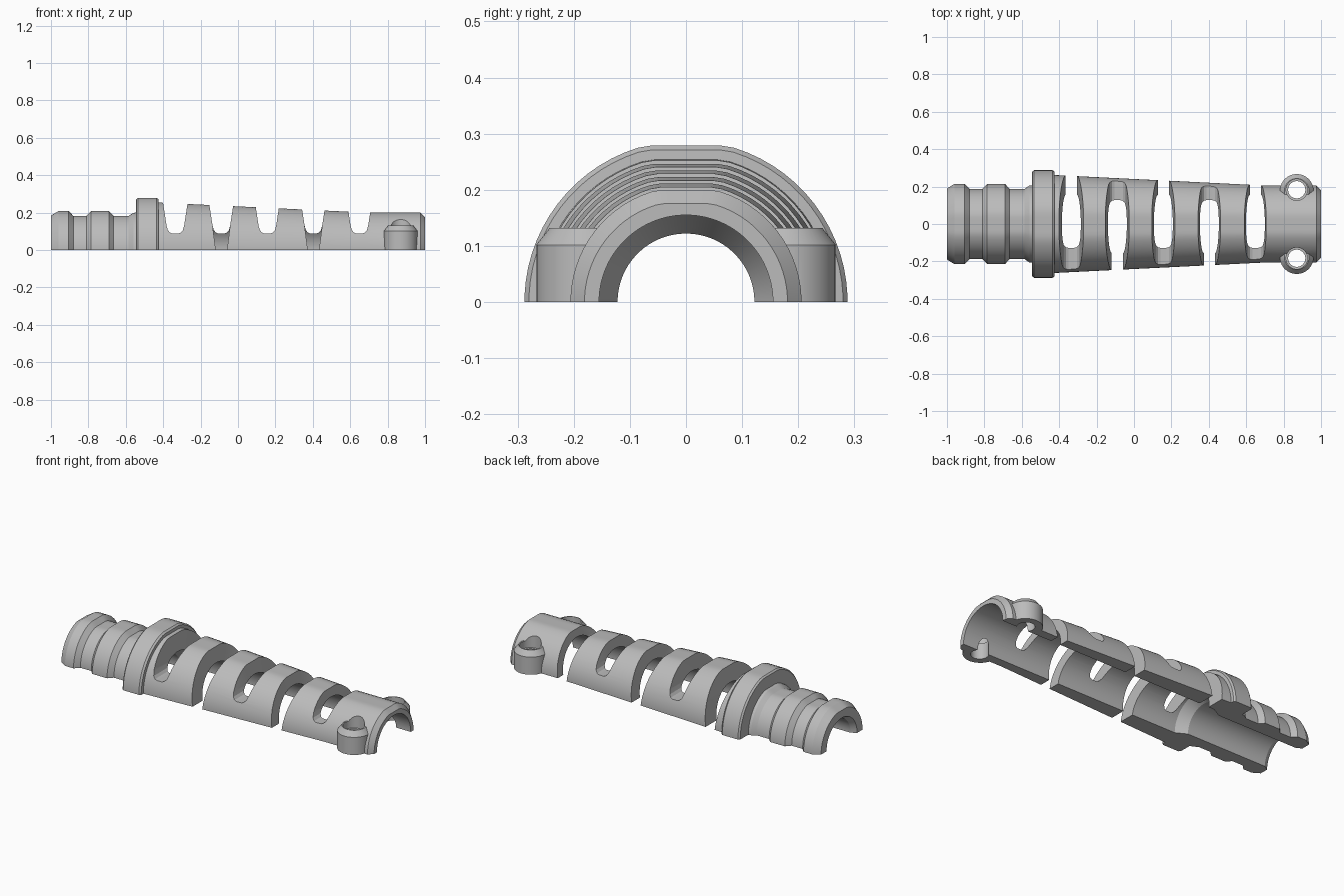
import bpy
import bmesh
from math import sin, cos, pi, radians

if "Cube" in bpy.data.objects:
    bpy.data.objects.remove(bpy.data.objects["Cube"], do_unlink=True)

GREY = (0.5, 0.5, 0.5, 1)
grey = bpy.data.materials.new("plain grey")
grey.use_nodes = True
grey.diffuse_color = GREY
grey.node_tree.nodes["Principled BSDF"].inputs["Base Color"].default_value = GREY


def loft(name, rings):
    """Solid skinned over a list of matching closed rings."""
    bm = bmesh.new()
    loops = [[bm.verts.new(p) for p in ring] for ring in rings]
    for a, b in zip(loops, loops[1:]):
        for i in range(len(a)):
            j = (i + 1) % len(a)
            bm.faces.new((a[i], a[j], b[j], b[i]))
    bm.faces.new(loops[0][::-1])
    bm.faces.new(loops[-1])
    bm.normal_update()
    if bm.calc_volume(signed=True) < 0:
        bmesh.ops.reverse_faces(bm, faces=bm.faces)
    mesh = bpy.data.meshes.new(name)
    bm.to_mesh(mesh)
    bm.free()
    obj = bpy.data.objects.new(name, mesh)
    bpy.context.collection.objects.link(obj)
    return obj


def turned(name, profile, flat=2.0, n=72):
    """Turn (x, radius) around the x axis; flat trims the crown."""
    turns = [2 * pi * (i + 0.5) / n for i in range(n)]
    return loft(name, [[(x, r * cos(t), min(r * sin(t), flat * r)) for t in turns]
                       for x, r in profile])


def post(name, x, y, profile, n=48):
    """Turn (z, radius) around an upright axis."""
    turns = [2 * pi * (i + 0.5) / n for i in range(n)]
    return loft(name, [[(x + r * cos(t), y + r * sin(t), z) for t in turns]
                       for z, r in profile])


def prism(name, outline, y0, y1):
    return loft(name, [[(x, y, z) for x, z in outline] for y in (y0, y1)])


def combine(obj, tool, operation):
    mod = obj.modifiers.new("boolean", "BOOLEAN")
    mod.operation = operation
    mod.solver = "EXACT"
    mod.object = tool
    bpy.context.view_layer.update()
    graph = bpy.context.evaluated_depsgraph_get()
    mesh = bpy.data.meshes.new_from_object(obj.evaluated_get(graph))
    obj.modifiers.clear()
    obj.data = mesh
    bpy.data.objects.remove(tool, do_unlink=True)


# Outer shell: ribbed neck, collar, tapered sleeve, chamfered end
shell = turned("strain_relief_half", [
    (-1, 0.19), (-0.96, 0.215), (-0.905, 0.215), (-0.88, 0.188),
    (-0.81, 0.188), (-0.785, 0.215), (-0.69, 0.215), (-0.665, 0.188),
    (-0.585, 0.188), (-0.56, 0.205), (-0.545, 0.207),
    (-0.544, 0.28), (-0.535, 0.288), (-0.435, 0.288), (-0.425, 0.28),
    (-0.424, 0.262), (0.7, 0.206), (0.975, 0.206), (1, 0.181)], flat=0.968)

# Screw lugs
LUG_X, LUG_Y = 0.87, 0.177
for side in (-1, 1):
    lug = post("lug", LUG_X, side * LUG_Y,
               [(-0.05, 0.09), (0.102, 0.09), (0.132, 0.066)])
    combine(shell, lug, "UNION")

# Stepped bore
bore = turned("bore_cutter", [(-1.05, 0.15), (-1, 0.14), (-0.97, 0.122), (-0.46, 0.122),
                              (-0.4, 0.155), (1.1, 0.155)])
combine(shell, bore, "DIFFERENCE")

# Screw holes with a wider seat
for side in (-1, 1):
    hole = post("hole_cutter", LUG_X, side * 0.183,
                [(-0.1, 0.046), (0.09, 0.046), (0.091, 0.057), (0.4, 0.057)])
    combine(shell, hole, "DIFFERENCE")

# Flexing slots, open alternately at the back and the front
right_edge = [(0.016, 0.088), (0.029, 0.093), (0.04, 0.106), (0.047, 0.13), (0.076, 0.32)]
mouth = [(0.03, -0.4), (0.03, 0), (0.047, 0.13), (-0.047, 0.13), (-0.03, 0), (-0.03, -0.4)]
outline = right_edge + [(-x, z) for x, z in reversed(right_edge)]
for i in range(5):
    cx = -0.335 + 0.246 * i
    side = 1 if i % 2 == 0 else -1
    slot = prism("slot_cutter", [(cx + x, z) for x, z in outline], -0.5, 0.5)
    combine(shell, slot, "DIFFERENCE")
    gap = prism("mouth_cutter", [(cx + x, z) for x, z in mouth], 0, side * 0.5)
    combine(shell, gap, "DIFFERENCE")

# Flat parting plane
below = prism("parting_cutter", [(-2, -1), (2, -1), (2, 0), (-2, 0)], -1, 1)
combine(shell, below, "DIFFERENCE")

shell.data.materials.clear()
shell.data.materials.append(grey)
for face in shell.data.polygons:
    face.material_index = 0
bpy.ops.object.select_all(action="DESELECT")
shell.select_set(True)
bpy.context.view_layer.objects.active = shell
bpy.ops.object.shade_smooth_by_angle(angle=radians(20))
